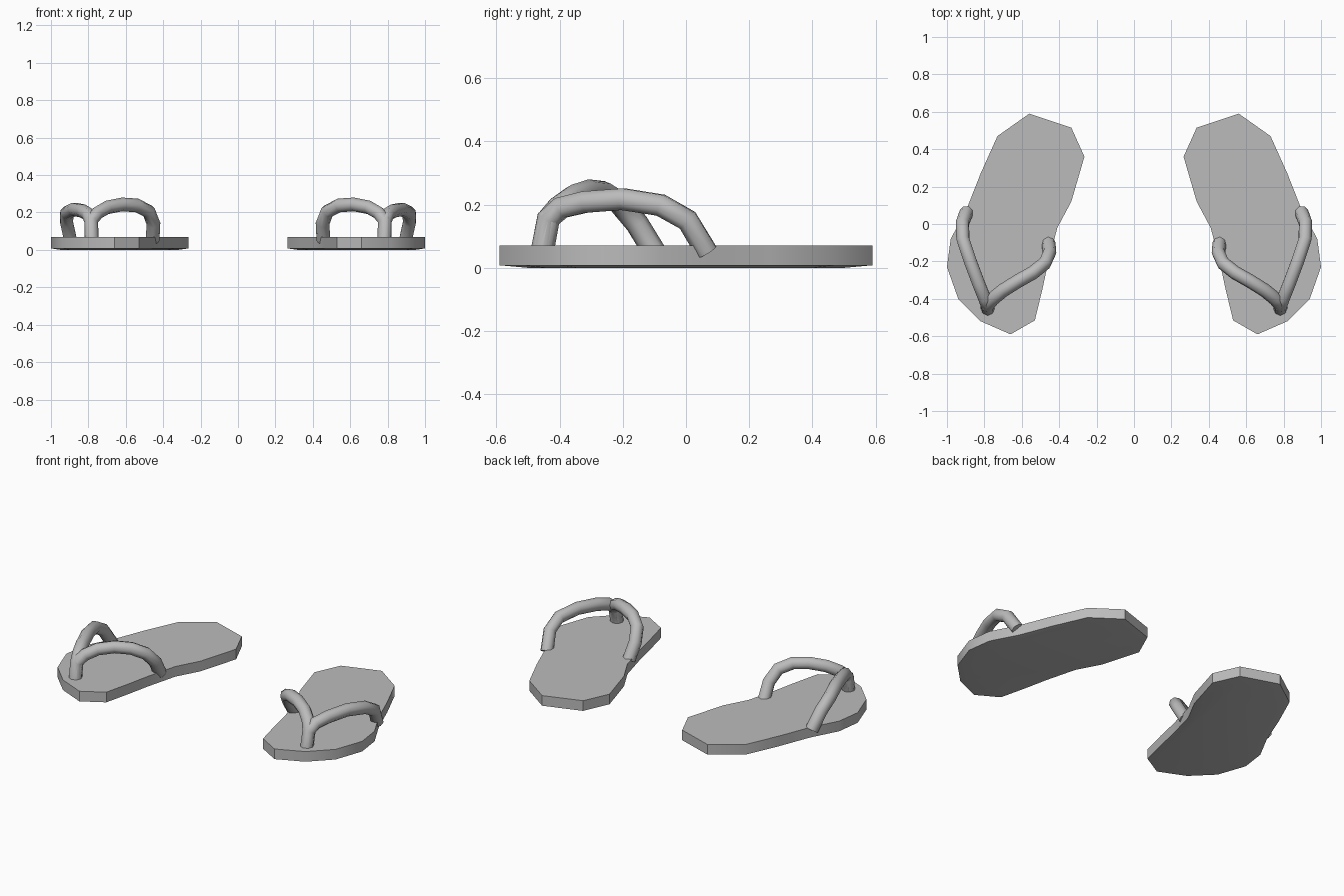
import bpy
import bmesh

cube = bpy.data.objects.get("Cube")
if cube:
    bpy.data.objects.remove(cube, do_unlink=True)

grey = bpy.data.materials.new("plain_grey")
grey.use_nodes = True
grey.diffuse_color = (0.5, 0.5, 0.5, 1)
grey.node_tree.nodes["Principled BSDF"].inputs["Base Color"].default_value = (0.5, 0.5, 0.5, 1)

# Foot outline of the left sandal
OUTLINE = [(0.56, 0.59), (0.73, 0.47), (0.82, 0.27), (0.895, 0.08),
           (0.98, -0.08), (1.0, -0.23), (0.94, -0.40), (0.82, -0.52),
           (0.66, -0.59), (0.53, -0.515), (0.49, -0.35), (0.46, -0.21),
           (0.41, -0.02), (0.335, 0.12), (0.265, 0.36), (0.335, 0.515)]

# Strap centre lines, each running from the sole edge down into the toe post
TOE_POST = [(0.785, -0.435, 0.155), (0.782, -0.455, 0.05)]
INNER = [(0.457, -0.10, 0.05), (0.452, -0.155, 0.14), (0.477, -0.21, 0.205),
         (0.54, -0.26, 0.238), (0.62, -0.305, 0.243), (0.70, -0.355, 0.227),
         (0.755, -0.40, 0.195)] + TOE_POST
OUTER = [(0.895, 0.065, 0.05), (0.917, 0.005, 0.15), (0.915, -0.08, 0.198),
         (0.875, -0.20, 0.217), (0.83, -0.32, 0.208), (0.80, -0.395, 0.19)] + TOE_POST


def finish(obj, degrees):
    bpy.ops.object.select_all(action="DESELECT")
    obj.select_set(True)
    bpy.context.view_layer.objects.active = obj
    if obj.type == "CURVE":
        bpy.ops.object.convert(target="MESH")
    bpy.ops.object.shade_smooth_by_angle(angle=degrees * 3.14159 / 180)


def make_sole(name, side):
    bm = bmesh.new()
    n = len(OUTLINE)
    cx, cy = 0.64, 0.0

    def ring(z, scale):
        return [bm.verts.new((side * (cx + (x - cx) * scale), cy + (y - cy) * scale, z))
                for x, y in OUTLINE]

    # Slightly crowned underside, straight wall, flat footbed
    rings = [ring(0, 0.85), ring(0.008, 1), ring(0.07, 1)]
    for low, high in zip(rings, rings[1:]):
        for i in range(n):
            j = (i + 1) % n
            bm.faces.new((low[i], low[j], high[j], high[i]))
    bm.faces.new(rings[0])
    bm.faces.new(rings[-1])
    bmesh.ops.recalc_face_normals(bm, faces=bm.faces)
    mesh = bpy.data.meshes.new(name)
    bm.to_mesh(mesh)
    bm.free()
    mesh.materials.append(grey)
    obj = bpy.data.objects.new(name, mesh)
    bpy.context.collection.objects.link(obj)
    finish(obj, 40)


def make_strap(name, path, side):
    curve = bpy.data.curves.new(name, "CURVE")
    curve.dimensions = "3D"
    curve.bevel_depth = 0.037
    curve.bevel_resolution = 2
    curve.use_fill_caps = True
    spline = curve.splines.new("POLY")
    spline.points.add(len(path) - 1)
    for point, (x, y, z) in zip(spline.points, path):
        point.co = (side * x, y, z, 1)
    curve.materials.append(grey)
    obj = bpy.data.objects.new(name, curve)
    bpy.context.collection.objects.link(obj)
    finish(obj, 60)


# Mirrored pair of sandals
for label, side in (("left", 1), ("right", -1)):
    make_sole(label + "_sole", side)
    make_strap(label + "_inner_strap", INNER, side)
    make_strap(label + "_outer_strap", OUTER, side)
